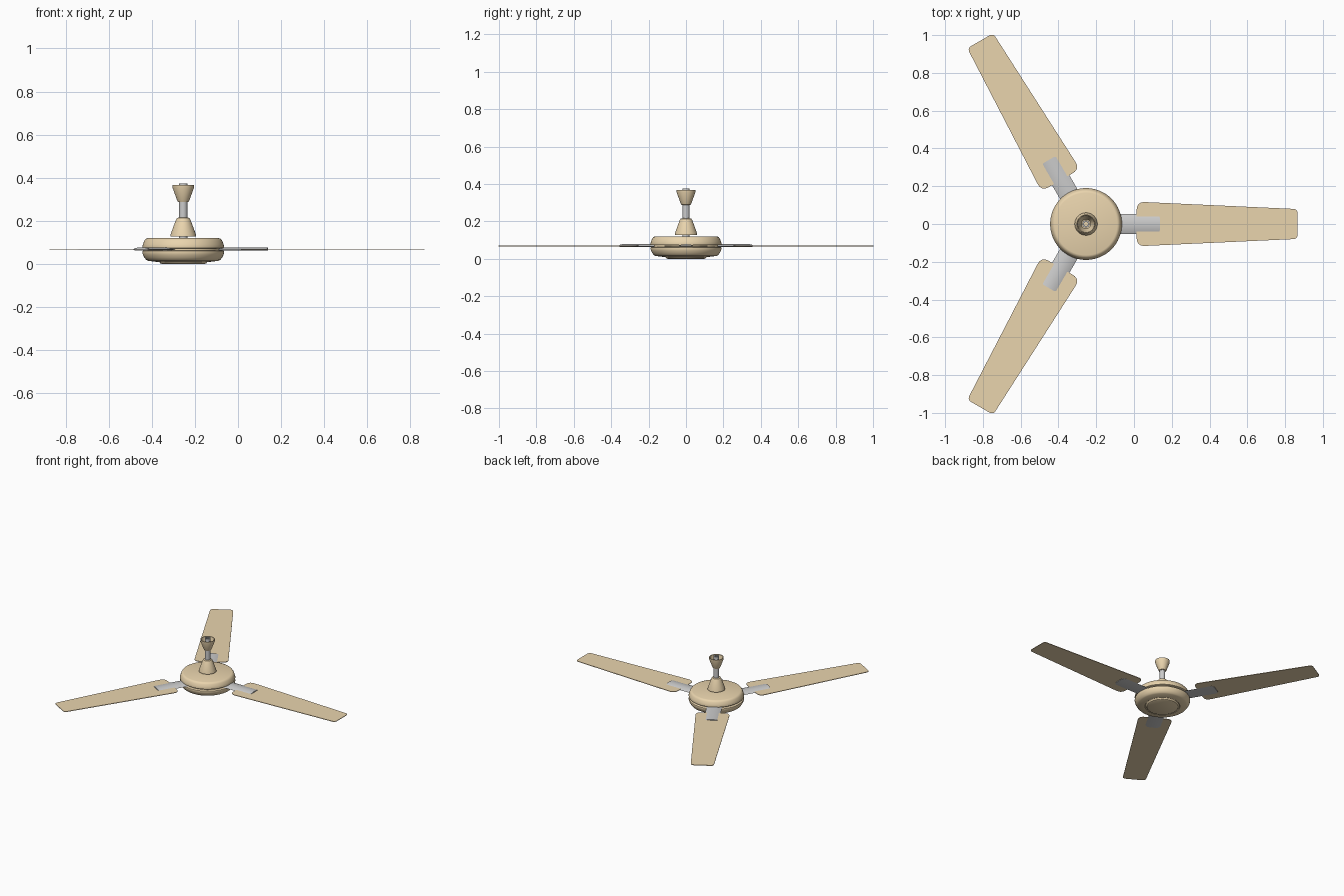
import bpy, bmesh, math
from mathutils import Matrix

if "Cube" in bpy.data.objects:
    bpy.data.objects.remove(bpy.data.objects["Cube"])

CX = -0.254  # fan axis
tan = bpy.data.materials.new("tan_paint")
tan.diffuse_color = (0.82, 0.66, 0.42, 1)
tan.use_nodes = True
tan.node_tree.nodes["Principled BSDF"].inputs["Base Color"].default_value = tan.diffuse_color


def finish(bm, name, mat=None, angle=35):
    bmesh.ops.recalc_face_normals(bm, faces=bm.faces)
    me = bpy.data.meshes.new(name)
    bm.to_mesh(me)
    bm.free()
    ob = bpy.data.objects.new(name, me)
    bpy.context.collection.objects.link(ob)
    if mat:
        me.materials.append(mat)
    bpy.ops.object.select_all(action='DESELECT')
    ob.select_set(True)
    bpy.context.view_layer.objects.active = ob
    bpy.ops.object.shade_smooth_by_angle(angle=math.radians(angle))
    return ob


def lathe(name, profile, mat=None, closed=False, n=64):
    """Revolve (radius, z) points around the fan axis."""
    bm = bmesh.new()
    pts = profile + profile[:1] if closed else profile
    vs = [bm.verts.new((CX + r, 0, z)) for r, z in pts]
    es = [bm.edges.new(p) for p in zip(vs, vs[1:])]
    bmesh.ops.spin(bm, geom=vs + es, cent=(CX, 0, 0), axis=(0, 0, 1),
                   angle=2 * math.pi, steps=n)
    bmesh.ops.remove_doubles(bm, verts=bm.verts, dist=1e-5)
    return finish(bm, name, mat)


def rounded(corners, steps=6):
    """Round polygon corners given as (x, y, radius length along edges)."""
    out = []
    for i, (x, y, d) in enumerate(corners):
        ends = []
        for qx, qy, _ in (corners[i - 1], corners[(i + 1) % len(corners)]):
            l = math.hypot(qx - x, qy - y)
            ends.append((x + (qx - x) * d / l, y + (qy - y) * d / l))
        (ax, ay), (bx, by) = ends
        for k in range(steps + 1):
            t = k / steps
            out.append(((1-t)**2*ax + 2*t*(1-t)*x + t*t*bx,
                        (1-t)**2*ay + 2*t*(1-t)*y + t*t*by))
    return out


def slab(name, outline, z0, z1, turn, mat=None):
    bm = bmesh.new()
    f = bm.faces.new([bm.verts.new((x, y, z0)) for x, y in outline])
    ext = bmesh.ops.extrude_face_region(bm, geom=[f])["geom"]
    bmesh.ops.translate(bm, verts=[v for v in ext if isinstance(v, bmesh.types.BMVert)],
                        vec=(0, 0, z1 - z0))
    bm.transform(Matrix.Translation((CX, 0, 0)) @ Matrix.Rotation(turn, 4, 'Z'))
    return finish(bm, name, mat)


def bracket(name, turn):
    """Flattened, crosswise-arched arm with a rounded outer end."""
    bm = bmesh.new()
    n, w = 16, 0.053
    stations = [(0.15, 0), (0.36, 0)]
    rows = []
    for top in (1, 0):
        row = []
        for k in range(n + 1):
            y = w * (2 * k / n - 1)
            u = abs(y) / w
            end = 0.392 - 0.022 * max(0, (u - 0.5) / 0.5) ** 2.5
            z = 0.066 + (0.012 if top else -0.003) * (1 - u * u)
            row.append([bm.verts.new((x, y, z)) for x in (0.15, end)])
        rows.append(row)
    t, b = rows
    for k in range(n):
        bm.faces.new((t[k][0], t[k][1], t[k+1][1], t[k+1][0]))
        bm.faces.new((b[k][0], b[k+1][0], b[k+1][1], b[k][1]))
        for e in (0, 1):
            bm.faces.new((t[k][e], t[k+1][e], b[k+1][e], b[k][e]))
    bmesh.ops.remove_doubles(bm, verts=bm.verts, dist=1e-5)
    bm.transform(Matrix.Translation((CX, 0, 0)) @ Matrix.Rotation(turn, 4, 'Z'))
    return finish(bm, name)


# motor housing: two shells around a recessed core
lathe("upper_housing", [(0, 0.12), (0.165, 0.12), (0.174, 0.117), (0.181, 0.108),
      (0.187, 0.092), (0.19, 0.08), (0.189, 0.075), (0.185, 0.073), (0, 0.073)], tan)
lathe("motor_core", [(0, 0.075), (0.172, 0.075), (0.172, 0.06), (0, 0.06)], tan)
lathe("lower_housing", [(0, 0.064), (0.184, 0.064), (0.189, 0.061), (0.19, 0.055),
      (0.187, 0.043), (0.18, 0.03), (0.172, 0.02), (0.163, 0.015), (0.12, 0.010),
      (0.115, 0.014), (0.11, 0.010), (0.107, 0.004), (0.098, 0), (0, 0)], tan)

# downrod with canopies
lathe("downrod", [(0.011, 0.11), (0.019, 0.11), (0.019, 0.375), (0.011, 0.375)],
      closed=True, n=32)
lathe("lower_canopy", [(0.018, 0.128), (0.06, 0.128), (0.058, 0.14), (0.034, 0.205),
      (0.029, 0.214), (0.018, 0.217)], tan, n=48)
lathe("upper_canopy", [(0.018, 0.287), (0.025, 0.289), (0.03, 0.30), (0.05, 0.355),
      (0.05, 0.367), (0.045, 0.367), (0.044, 0.355), (0.025, 0.302), (0.018, 0.30)],
      tan, n=48)

# blades and their arms
blade = rounded([(0.268, -0.118, 0.045), (1.12, -0.079, 0.024),
                 (1.12, 0.079, 0.024), (0.268, 0.118, 0.045)])
for i in range(3):
    a = i * 2 * math.pi / 3
    slab(f"blade_{i+1}", blade, 0.067, 0.071, a, tan)
    bracket(f"blade_arm_{i+1}", a)
